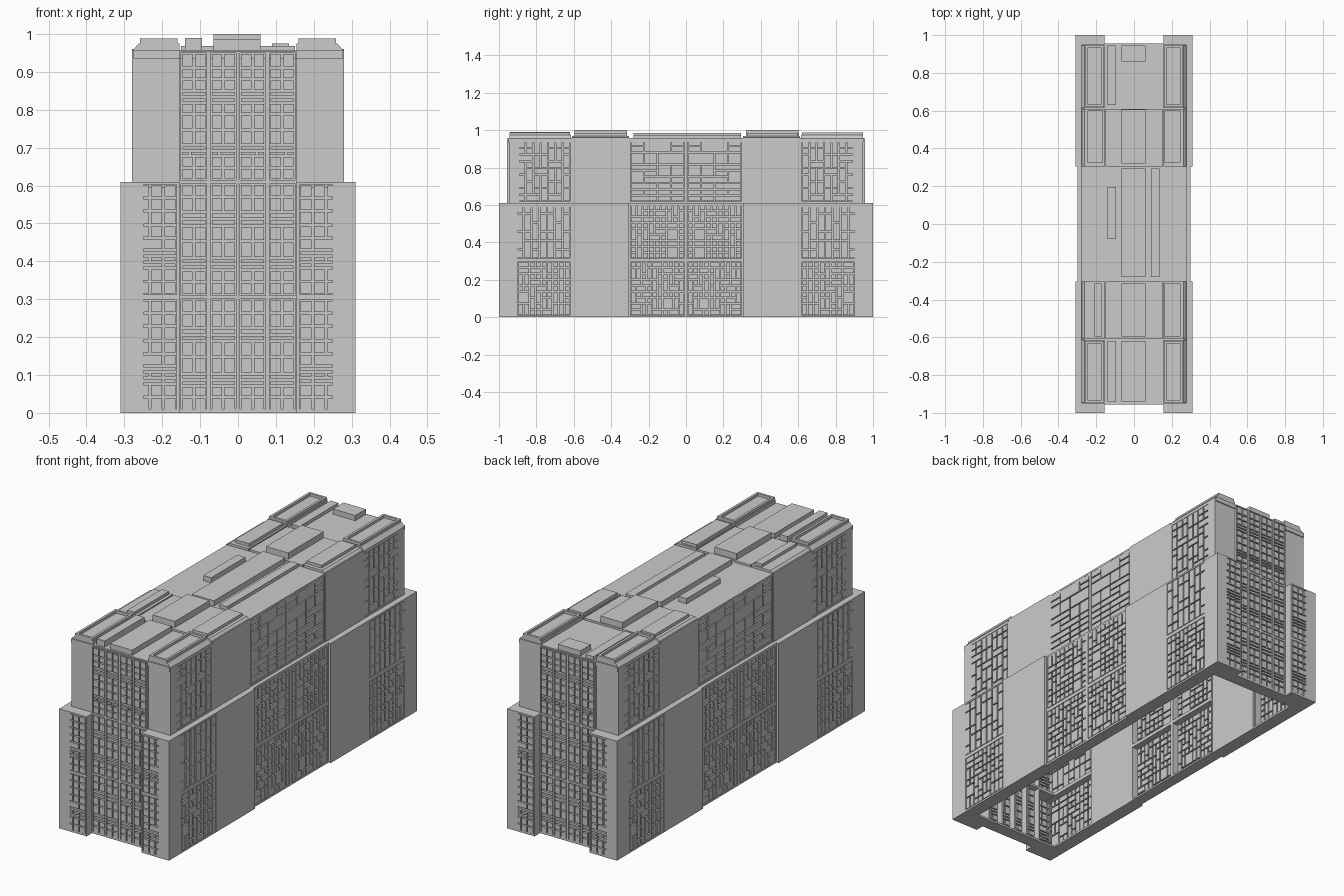
import bpy, bmesh, random

if "Cube" in bpy.data.objects:
    bpy.data.objects.remove(bpy.data.objects["Cube"])

random.seed(7)
GAP = 0.0065          # groove between facade tiles


def make_object(name, bm):
    bmesh.ops.recalc_face_normals(bm, faces=bm.faces)
    me = bpy.data.meshes.new(name)
    bm.to_mesh(me)
    bm.free()
    ob = bpy.data.objects.new(name, me)
    bpy.context.collection.objects.link(ob)
    return ob


def add_prism(bm, profile, y0, y1):
    """Extrude an x/z profile along y."""
    a = [bm.verts.new((x, y0, z)) for x, z in profile]
    b = [bm.verts.new((x, y1, z)) for x, z in profile]
    n = len(profile)
    bm.faces.new(a)
    bm.faces.new(b[::-1])
    for i in range(n):
        j = (i + 1) % n
        bm.faces.new((a[i], b[i], b[j], a[j]))


def add_box(bm, x0, x1, y0, y1, z0, z1):
    add_prism(bm, [(x0, z0), (x1, z0), (x1, z1), (x0, z1)], y0, y1)


def boxes(name, items, mirror=False):
    """Object of boxes, optionally repeated in all four quadrants."""
    bm = bmesh.new()
    signs = [(1, 1), (-1, 1), (1, -1), (-1, -1)] if mirror else [(1, 1)]
    for sx, sy in signs:
        for x0, x1, y0, y1, z0, z1 in items:
            add_box(bm, *sorted((sx * x0, sx * x1)), *sorted((sy * y0, sy * y1)), z0, z1)
    return make_object(name, bm)


def random_cells(cols, rows, wide, tall):
    """Unit-square tiling of a grid with random merged cells."""
    used, cells = set(), []
    for r in range(rows):
        for c in range(cols):
            if (c, r) in used:
                continue
            w = h = 1
            k = random.random()
            if k < wide and c + 1 < cols and (c + 1, r) not in used:
                w = 2
            elif k < wide + tall and r + 1 < rows:
                h = 2
            if k < 0.04 and w == 2 and r + 1 < rows:
                h = 2
            used.update((c + i, r + j) for i in range(w) for j in range(h))
            cells.append((c / cols, (c + w) / cols, r / rows, (r + h) / rows))
    return cells


def row_cells(rows):
    """Unit-square tiling from (height, [cell widths]) rows, listed top down."""
    total, z, cells = sum(h for h, _ in rows), 1.0, []
    for h, widths in rows:
        u, z1 = 0.0, z - h / total
        for w in widths:
            cells.append((u, u + w / sum(widths), z1, z))
            u += w / sum(widths)
        z = z1
    return cells


def bay(name, axis, p, u0, u1, z0, z1, cells, margin=0.009, depth=0.06):
    """Framed facade bay: deep frame, thin backing, grooved tiles."""
    out = []

    def put(a0, a1, b0, b1, d0, d1):
        if axis == 'x':
            out.append((p - d1, p - d0, a0, a1, b0, b1))
        else:
            out.append((a0, a1, p - d1, p - d0, b0, b1))
    m0, m1, n0, n1 = u0 + margin, u1 - margin, z0 + margin, z1 - margin
    put(u0, u1, z0, n0, 0, depth)
    put(u0, u1, n1, z1, 0, depth)
    put(u0, m0, n0, n1, 0, depth)
    put(m1, u1, n0, n1, 0, depth)
    put(m0, m1, n0, n1, 0.012, 0.018)
    W, H, g = m1 - m0, n1 - n0, GAP / 2
    for a0, a1, b0, b1 in cells:
        put(m0 + a0 * W + g, m0 + a1 * W - g, n0 + b0 * H + g, n0 + b1 * H - g, 0, 0.03)
    boxes(name, out, mirror=True)


# side facades: middle and end bays on three storeys
bay("side_middle_low", 'x', 0.298, 0, 0.305, 0, 0.305, random_cells(10, 9, 0.25, 0.3))
bay("side_middle_mid", 'x', 0.298, 0, 0.305, 0.305, 0.61, random_cells(9, 9, 0.25, 0.12))
bay("side_middle_top", 'x', 0.278, 0, 0.305, 0.61, 0.957, random_cells(4, 10, 0.12, 0.12))
bay("side_end_low", 'x', 0.31, 0.61, 1.0, 0, 0.305, random_cells(12, 9, 0.25, 0.3))
bay("side_end_mid", 'x', 0.31, 0.61, 1.0, 0.305, 0.61, random_cells(9, 6, 0.1, 0.6))
bay("side_end_top", 'x', 0.28, 0.61, 0.945, 0.61, 0.95, random_cells(8, 9, 0.35, 0.25))

# end facades: corner bays and central twin bays
corner = row_cells([(35, [1, 1, 1, 1]), (35, [1, 1, 1, 1]), (38, [1, 1, 1, 1]), (35, [1, 1, 1, 1]),
                    (32, [1, 2, 1]), (16, [3, 1]), (16, [1, 1, 2]), (16, [1, 2, 1]),
                    (35, [1, 1, 1, 1]), (35, [1, 1, 1, 1])])
pair = row_cells([(35, [1, 1]), (40, [1, 1]), (18, [1]), (18, [1]), (40, [1, 1]), (45, [1, 1]),
                  (16, [1]), (16, [1]), (30, [1, 1]), (36, [1, 1])])
pair_top = row_cells([(38, [1, 1]), (30, [1, 1]), (30, [1, 1]), (16, [1]), (16, [1]), (30, [1, 1]),
                      (40, [1, 1]), (40, [1, 1]), (14, [1]), (14, [2, 1]), (30, [1, 1]), (32, [1, 1])])
for i, (z0, z1) in enumerate([(0, 0.305), (0.305, 0.61), (0.61, 0.955)]):
    if i < 2:
        bay(f"corner_bay_{i}", 'y', 1.0, 0.155, 0.31, z0, z1, corner, 0.007, 0.1)
    for j in range(2):
        bay(f"central_bay_{i}_{j}", 'y', 0.956, j * 0.0775, (j + 1) * 0.0775, z0, z1,
            pair_top if i == 2 else pair, 0.005)

# plain wall blocks and plain upper corners
boxes("plain_pier", [(0.24, 0.31, 0.305, 0.61, 0, 0.61), (0.21, 0.28, 0.305, 0.61, 0.61, 0.96)], True)
boxes("upper_corner_wall", [(0.155, 0.28, 0.89, 0.945, 0.61, 0.95)], True)
boxes("setback_ledge", [(0.2, 0.305, 0.305, 0.99, 0.59, 0.61), (0.155, 0.305, 0.88, 0.995, 0.595, 0.61),
                        (0.2, 0.297, 0, 0.305, 0.595, 0.61)], True)
boxes("base_ring", [(0.24, 0.298, 0, 1.0, 0, 0.01), (0, 0.298, 0.89, 0.956, 0, 0.01),
                    (0.155, 0.31, 0.89, 1.0, 0, 0.01)], True)

# roof deck and chamfered roof edges
boxes("roof_deck", [(-0.277, 0.277, -0.95, 0.95, 0.935, 0.958),
                    (-0.15, 0.15, -0.61, -0.305, 0.95, 0.968),
                    (-0.15, 0.15, 0.305, 0.61, 0.95, 0.968)])
bm = bmesh.new()
for s in (1, -1):
    edge = [(s * x, z) for x, z in ((0.155, 0.94), (0.28, 0.94), (0.28, 0.955), (0.262, 0.975), (0.155, 0.975))]
    for y0, y1 in ((0.615, 0.945), (-0.945, -0.615)):
        add_prism(bm, edge, y0, y1)
    low = [(x, min(z, 0.97)) for x, z in edge]
    for y0, y1 in ((0.305, 0.61), (-0.61, -0.305)):
        add_prism(bm, low, y0, y1)
make_object("roof_edge", bm)

# corner roof trays with raised rims
X0, X1, Y0, Y1, T = 0.16, 0.258, 0.62, 0.945, 0.012
boxes("corner_roof_tray", [(X0, X1, Y0, Y0 + T, 0.97, 0.988), (X0, X1, Y1 - T, Y1, 0.97, 0.988),
                           (X0, X0 + T, Y0, Y1, 0.97, 0.988), (X1 - T, X1, Y0, Y1, 0.97, 0.988)], True)

# roof blocks
blocks = [(-0.065, 0.06, -0.28, 0.295, 0.985), (-0.14, -0.095, -0.08, 0.195, 0.985),
          (0.09, 0.135, -0.28, 0.295, 0.975),
          (-0.065, 0.06, 0.32, 0.605, 1.0), (-0.065, 0.06, -0.595, -0.315, 1.0),
          (-0.245, -0.165, 0.325, 0.6, 0.985), (0.16, 0.245, 0.325, 0.6, 0.985),
          (-0.21, -0.17, -0.595, -0.315, 0.985), (0.16, 0.245, -0.595, -0.315, 0.985),
          (-0.14, -0.095, 0.63, 0.945, 0.975), (-0.065, 0.06, 0.86, 0.945, 0.985),
          (-0.14, -0.095, -0.94, -0.62, 0.99), (-0.065, 0.06, -0.94, -0.62, 0.985)]
boxes("roof_block", [(a, b, c, d, 0.95, z) for a, b, c, d, z in blocks])
